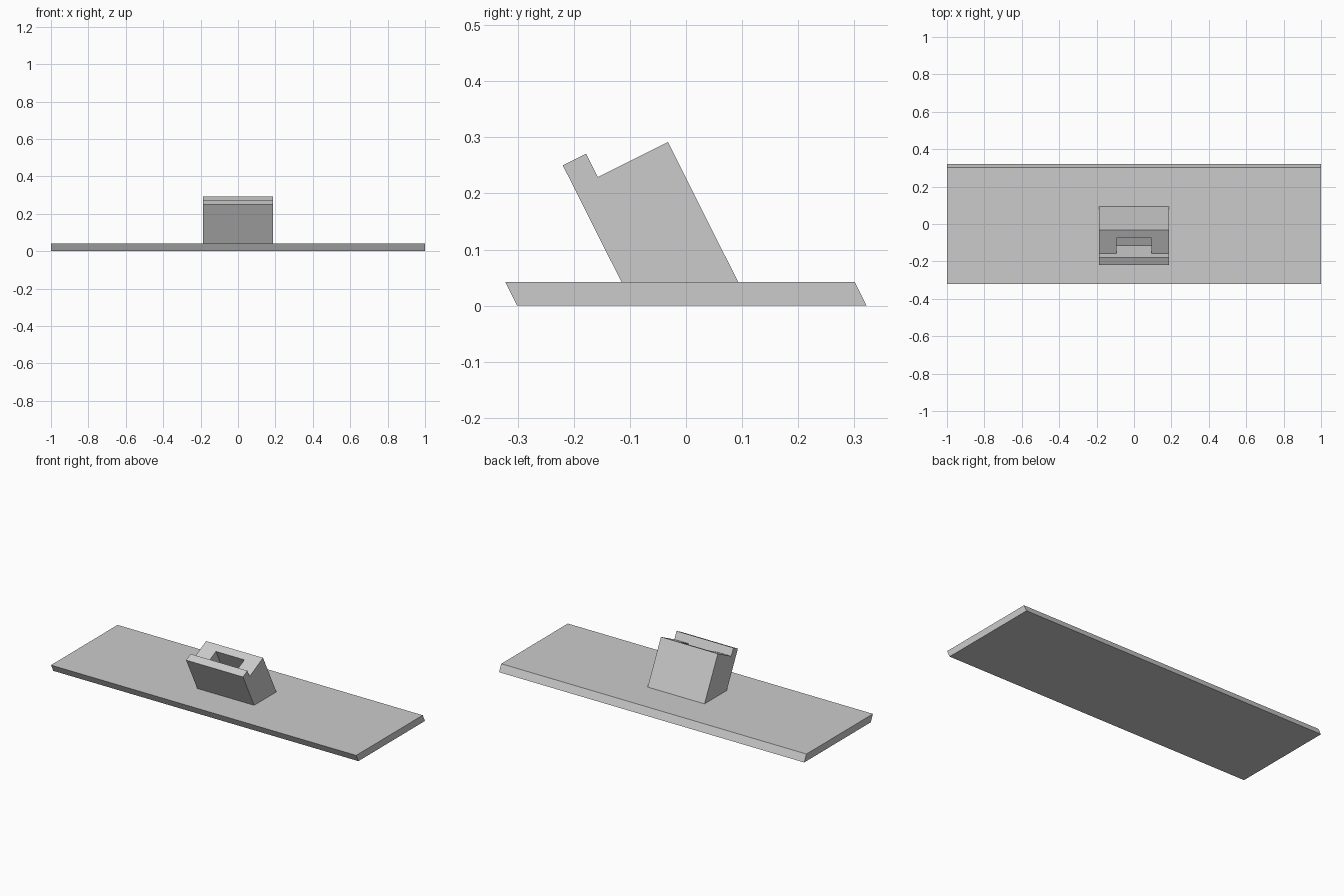
import bpy
import bmesh
from mathutils import Vector

cube = bpy.data.objects.get("Cube")
if cube:
    bpy.data.objects.remove(cube, do_unlink=True)

grey = bpy.data.materials.new("light_grey")
grey.use_nodes = True
grey.diffuse_color = (0.6, 0.6, 0.6, 1)
grey.node_tree.nodes["Principled BSDF"].inputs["Base Color"].default_value = (0.6, 0.6, 0.6, 1)


def extrude_profile(name, profile, half_width):
    """Extrude a (y, z) outline symmetrically along x."""
    bm = bmesh.new()
    face = bm.faces.new([bm.verts.new((-half_width, y, z)) for y, z in profile])
    ext = bmesh.ops.extrude_face_region(bm, geom=[face])
    moved = [v for v in ext["geom"] if isinstance(v, bmesh.types.BMVert)]
    bmesh.ops.translate(bm, verts=moved, vec=(2 * half_width, 0, 0))
    bmesh.ops.recalc_face_normals(bm, faces=bm.faces)
    mesh = bpy.data.meshes.new(name)
    bm.to_mesh(mesh)
    bm.free()
    mesh.materials.append(grey)
    obj = bpy.data.objects.new(name, mesh)
    bpy.context.collection.objects.link(obj)
    return obj


# Directions of the leaning block: up its slope, and across its top
up = Vector((-1, 2)).normalized()
across = Vector((2, 1)).normalized()
unit = 0.0466

# Base plate with slanted front and back edges
extrude_profile("base_plate", [(-0.301, 0), (0.322, 0), (0.301, 0.042), (-0.322, 0.042)], 1.0)

# Leaning block with a raised front lip
step = Vector((-0.157, 0.229))
lip_back = step + up * unit
lip_front = lip_back - across * unit
top_back = step + across * 3 * unit
block = extrude_profile("leaning_block", [(-0.115, 0.042), (0.093, 0.042),
                                          top_back, step, lip_back, lip_front], 4 * unit)

# Pocket sunk into the top behind the lip
floor_front = step - up * 2 * unit
rise = up * 2.5 * unit
run = across * 2 * unit
cutter = extrude_profile("pocket_cutter", [floor_front, floor_front + run,
                                           floor_front + run + rise, floor_front + rise], 2 * unit)
cutter.hide_render = True
cutter.hide_viewport = True
cut = block.modifiers.new("pocket", 'BOOLEAN')
cut.operation = 'DIFFERENCE'
cut.solver = 'EXACT'
cut.object = cutter
